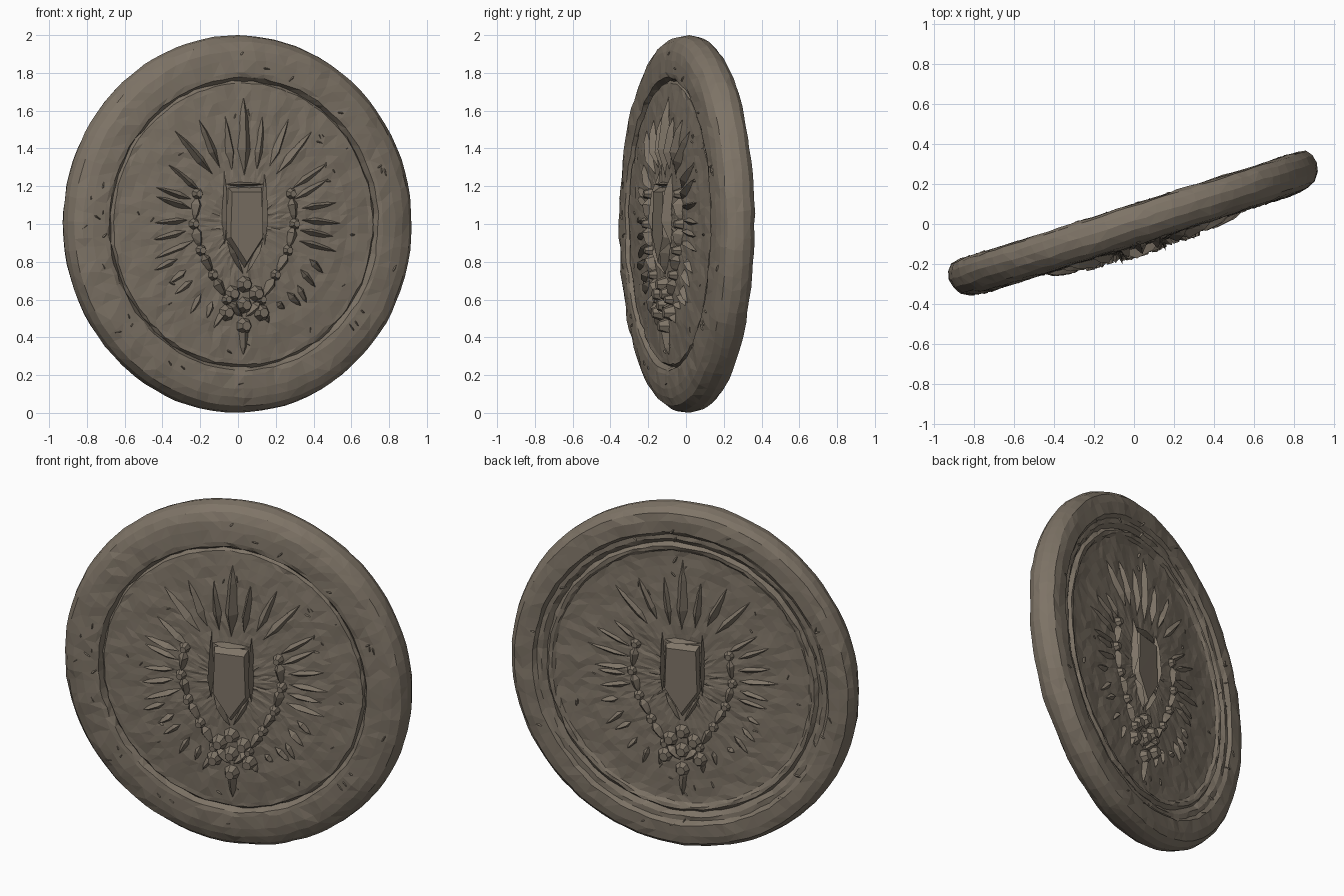
import bpy, bmesh, math, random
from mathutils import Vector, Matrix, noise

if "Cube" in bpy.data.objects:
    bpy.data.objects.remove(bpy.data.objects["Cube"])

random.seed(4)
TURN = Matrix.Translation((0, 0, 1)) @ Matrix.Rotation(math.radians(17.6), 4, 'Z')
SQUASH = 0.965

stone = bpy.data.materials.new("weathered_bronze")
stone.diffuse_color = (0.21, 0.175, 0.135, 1)
stone.use_nodes = True
stone.node_tree.nodes["Principled BSDF"].inputs["Base Color"].default_value = stone.diffuse_color

# half profiles (radius, distance from the middle plane), centre to edge
FRONT = [(0, .118), (.2, .117), (.4, .11), (.6, .1), (.72, .09), (.745, .088), (.757, .068),
         (.775, .1), (.80, .104), (.87, .1), (.92, .09), (.965, .07), (.992, .03)]
BACK = [(0, .066), (.4, .064), (.7, .06), (.735, .062), (.75, .075), (.768, .078), (.785, .06),
        (.81, .078), (.835, .078), (.855, .095), (.92, .095), (.965, .085), (.99, .055), (1.0, .015)]


def height(profile, r):
    for (r0, h0), (r1, h1) in zip(profile, profile[1:]):
        if r <= r1:
            return h0 + (h1 - h0) * (r - r0) / (r1 - r0)
    return profile[-1][1]


def finish(bm, name):
    bmesh.ops.recalc_face_normals(bm, faces=bm.faces)
    me = bpy.data.meshes.new(name)
    bm.to_mesh(me)
    bm.free()
    me.materials.append(stone)
    ob = bpy.data.objects.new(name, me)
    bpy.context.collection.objects.link(ob)
    ob.matrix_world = TURN
    return ob


def densify(pts, step=.05):
    out = [pts[0]]
    for a, b in zip(pts, pts[1:]):
        n = max(1, round(abs(b[0] - a[0]) / step))
        out += [(a[0] + (b[0] - a[0]) * k / n, a[1] + (b[1] - a[1]) * k / n)
                for k in range(1, n + 1)]
    return out


# Coin body: turned profile with hammered, uneven surface
def coin_body():
    outline = [(r, -w) for r, w in densify(FRONT)] + [(r, w) for r, w in reversed(densify(BACK))]
    seg = 88
    bm = bmesh.new()
    rings = []
    for r, w in outline:
        if r == 0:
            rings.append([bm.verts.new((0, w, 0))] * seg)
            continue
        ring = []
        for i in range(seg):
            a = 2 * math.pi * (i + random.uniform(-.2, .2)) / seg
            p = Vector((math.cos(a) * r, w, math.sin(a) * r))
            n = noise.noise(p * 9) * .006 + random.uniform(-.003, .003)
            rr = r + (random.uniform(-.005, .005) if r < .95 else random.uniform(-.003, .001))
            ring.append(bm.verts.new((math.cos(a) * rr * SQUASH, w + n, math.sin(a) * rr)))
        rings.append(ring)
    for lo, hi in zip(rings, rings[1:]):
        for i in range(seg):
            j = (i + 1) % seg
            quad = list(dict.fromkeys((lo[i], lo[j], hi[j], hi[i])))
            bm.faces.new(quad)
    bmesh.ops.triangulate(bm, faces=bm.faces, quad_method='SHORT_EDGE')
    finish(bm, "coin_body")


# Relief builder: puts (u, v, lift) on one face of the coin
class Relief:
    def __init__(self, side, profile, scale):
        self.bm, self.side, self.profile, self.scale = bmesh.new(), side, profile, scale

    def vert(self, u, v, lift):
        w = height(self.profile, math.hypot(u, v)) + lift * (self.scale if lift > 0 else 1)
        return self.bm.verts.new((-self.side * u * SQUASH, self.side * w, v))

    def blade(self, a, b, width, lift):
        """Chiselled ridge tapering to a point at both ends."""
        a, b = Vector(a), Vector(b)
        d = b - a
        n = Vector((-d.y, d.x)).normalized() * width / 2
        m, q = a + d * .35, a + d * .7
        base = [self.vert(*p, -.012) for p in (a, m + n, q + n * .7, b, q - n * .7, m - n)]
        t0 = self.vert(*(m + n * random.uniform(-.3, .3)), lift)
        t1 = self.vert(*q, lift * .7)
        s = base
        for f in ((s[0], s[1], t0), (s[1], s[2], t1, t0), (s[2], s[3], t1),
                  (s[3], s[4], t1), (s[4], s[5], t0, t1), (s[5], s[0], t0)):
            self.bm.faces.new(f)

    def plate(self, pts, lift, inset=.8):
        """Raised flat shape with sloped sides."""
        c = sum((Vector(p) for p in pts), Vector((0, 0))) / len(pts)
        lo = [self.vert(*p, -.012) for p in pts]
        hi = [self.vert(*(c + (Vector(p) - c) * inset), lift) for p in pts]
        for i in range(len(pts)):
            j = (i + 1) % len(pts)
            self.bm.faces.new((lo[i], lo[j], hi[j], hi[i]))
        self.bm.faces.new(hi)

    def bead(self, u, v, r, lift):
        self.plate([(u + r * math.cos(k * math.pi / 3.5), v + r * math.sin(k * math.pi / 3.5))
                    for k in range(7)], lift, .5)

    def done(self, name):
        bmesh.ops.triangulate(self.bm, faces=self.bm.faces)
        finish(self.bm, name)


def polar(r, deg):
    return r * math.cos(math.radians(deg)), r * math.sin(math.radians(deg))


def emblem(side, profile, scale, label):
    # Central shield with raised border bars
    rel = Relief(side, profile, scale)
    rel.plate([(-.1, .2), (.1, .2), (.11, -.08), (0, -.24), (-.11, -.08)], .035, .85)
    for s in (-1, 1):
        rel.blade((s * .115, -.14), (s * .115, .3), .035, .05)
        rel.blade((s * .11, -.08), (0, -.28), .035, .045)
    rel.blade((-.13, .21), (.13, .21), .03, .045)
    rel.done(label + "_shield")

    # Crown of spikes above the shield
    rel = Relief(side, profile, scale)
    rel.blade((0, .22), (0, .72), .09, .04)
    for s in (-1, 1):
        for x0, y0, x1, y1 in ((.07, .26, .11, .6), (.13, .28, .27, .58), (.16, .24, .42, .52)):
            rel.blade((s * x0, y0), (s * x1, y1), .06, .035)
    rel.done(label + "_crown")

    # Wreath sweeping down both sides, with leaf rays outside it
    rel = Relief(side, profile, scale)
    for s in (-1, 1):
        path = [(.27, .16), (.29, .0), (.25, -.14), (.18, -.27), (.1, -.4), (0, -.5)]
        for p, q in zip(path, path[1:]):
            rel.blade((s * p[0], p[1]), (s * q[0], q[1]), .07, .04)
            rel.bead(s * p[0], p[1], .035, .035)
        for k in range(12):
            a = 34 - k * 10
            r0 = .30 + .015 * k * (k > 5) + random.uniform(-.02, .02)
            p, q = polar(r0, a), polar(.56 + random.uniform(-.05, .05), a + random.uniform(-4, 4))
            rel.blade((s * p[0], p[1]), (s * q[0], q[1]), .05, .028)
    rel.done(label + "_wreath")

    # Knot of beads and tail below the shield
    rel = Relief(side, profile, scale)
    for u, v in ((0, -.32), (.07, -.37), (-.07, -.37), (0, -.43), (.1, -.47), (-.1, -.47), (0, -.54)):
        rel.bead(u, v, .05, .045)
    rel.blade((0, -.5), (0, -.72), .07, .03)
    rel.done(label + "_knot")

    # Small chisel nicks over the field and rim
    rel = Relief(side, profile, 1)
    for k in range(45):
        r, a = random.choice((random.uniform(.5, .7), random.uniform(.8, .9))), random.uniform(0, 360)
        p = Vector(polar(r, a))
        d = Vector(polar(random.uniform(.04, .08), random.uniform(0, 360)))
        rel.blade(p, p + d, .025, .006)
    rel.done(label + "_nicks")


coin_body()
emblem(-1, FRONT, 1.15, "front")
emblem(1, BACK, .75, "back")
